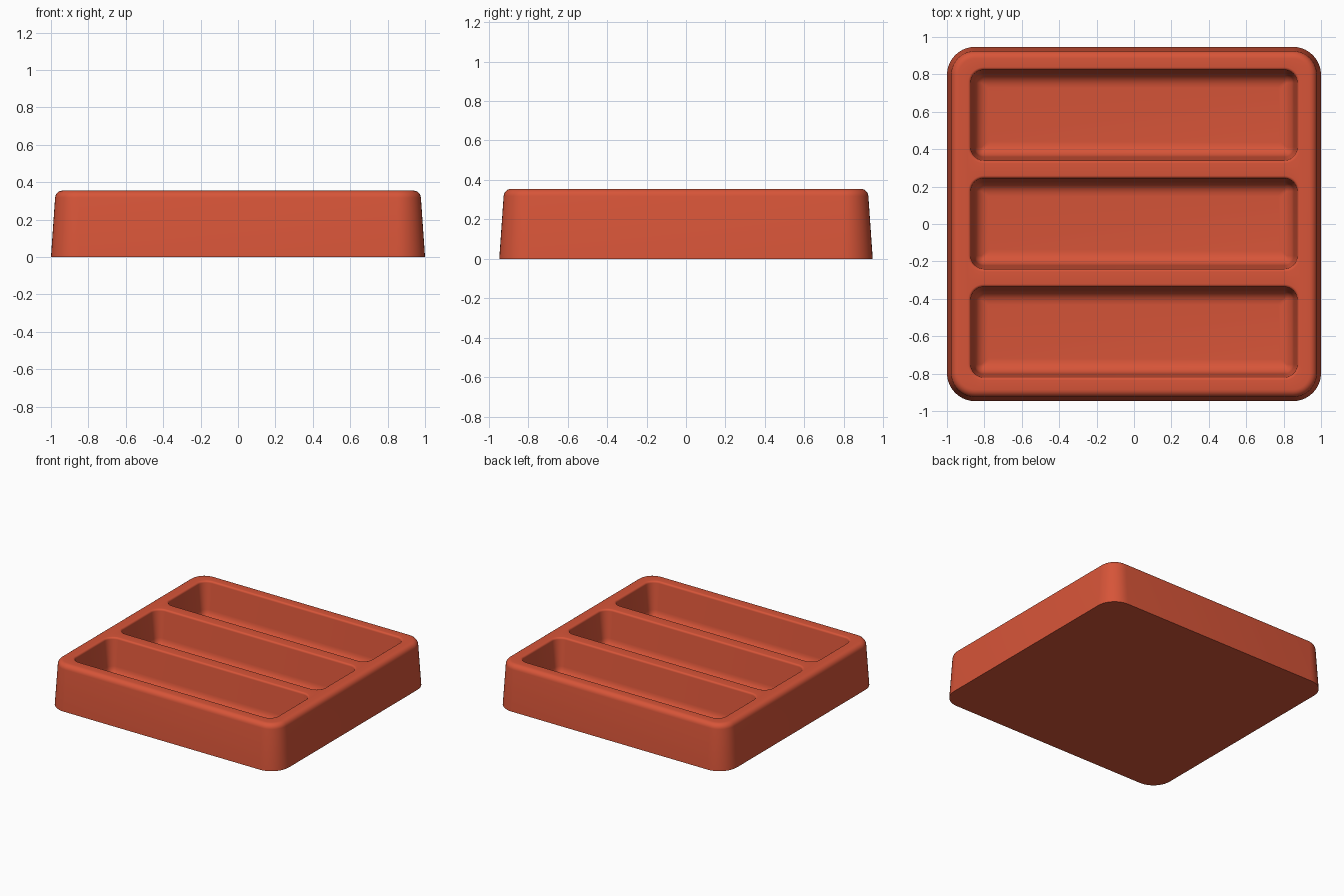
import bpy, bmesh
from math import sin, cos, pi, radians

cube = bpy.data.objects.get("Cube")
if cube:
    bpy.data.objects.remove(cube, do_unlink=True)

HEIGHT = 0.355
CORNER_STEPS = 10
CURVE_STEPS = 6

red = bpy.data.materials.new("terracotta red")
red.use_nodes = True
colour = (0.68, 0.09, 0.04, 1)
red.diffuse_color = colour
red.node_tree.nodes["Principled BSDF"].inputs["Base Color"].default_value = colour

bm = bmesh.new()


def ring(cy, hx, hy, r, z):
    """Rounded rectangle of vertices, anticlockwise seen from above."""
    verts = []
    for k, (sx, sy) in enumerate([(1, 1), (-1, 1), (-1, -1), (1, -1)]):
        for i in range(CORNER_STEPS + 1):
            a = (k + i / CORNER_STEPS) * pi / 2
            verts.append(bm.verts.new((sx * (hx - r) + r * cos(a),
                                       cy + sy * (hy - r) + r * sin(a), z)))
    return verts


def loft(cy, hx, hy, r, profile):
    """Skin rings along a profile of (inset, z) points."""
    rings = [ring(cy, hx - d, hy - d, max(r - d, 0.012), z) for d, z in profile]
    for a, b in zip(rings, rings[1:]):
        n = len(a)
        for i in range(n):
            j = (i + 1) % n
            bm.faces.new((a[i], a[j], b[j], b[i]))
    return rings


def arc(d, z, r, start, end):
    """Quarter-like arc around centre (d, z) in the profile plane."""
    angles = [radians(start + (end - start) * i / CURVE_STEPS)
              for i in range(CURVE_STEPS + 1)]
    return [(d + r * cos(a), z + r * sin(a)) for a in angles]


def loop_edges(verts):
    return [bm.edges.get((v, verts[i - 1])) for i, v in enumerate(verts)]


# Drafted outer wall with a rounded top edge
outer = loft(0, 1, 0.947, 0.15,
             [(0, 0)] + arc(0.062, HEIGHT - 0.04, 0.04, 176, 90))
bm.faces.new(list(reversed(outer[0])))
rim = loop_edges(outer[-1])

# Three drafted pockets with an eased lip and filleted floor
floor_z, fillet = 0.07, 0.075
lip = arc(0, HEIGHT - 0.015, 0.015, 90, 4)
floor_curve = arc(0.034 + fillet, floor_z + fillet, fillet, 184, 270)
for cy in (-0.578, 0.002, 0.582):
    pocket = loft(cy, 0.888, 0.257, 0.085, lip + floor_curve)
    bm.faces.new(pocket[-1])
    rim += loop_edges(pocket[0])

# Flat top face around the pockets
bmesh.ops.triangle_fill(bm, edges=rim, use_beauty=True, normal=(0, 0, 1))
bmesh.ops.recalc_face_normals(bm, faces=bm.faces)

mesh = bpy.data.meshes.new("tray")
bm.to_mesh(mesh)
bm.free()
mesh.materials.append(red)
tray = bpy.data.objects.new("compartment_tray", mesh)
bpy.context.collection.objects.link(tray)
bpy.context.view_layer.objects.active = tray
tray.select_set(True)
bpy.ops.object.shade_smooth_by_angle(angle=radians(35))
